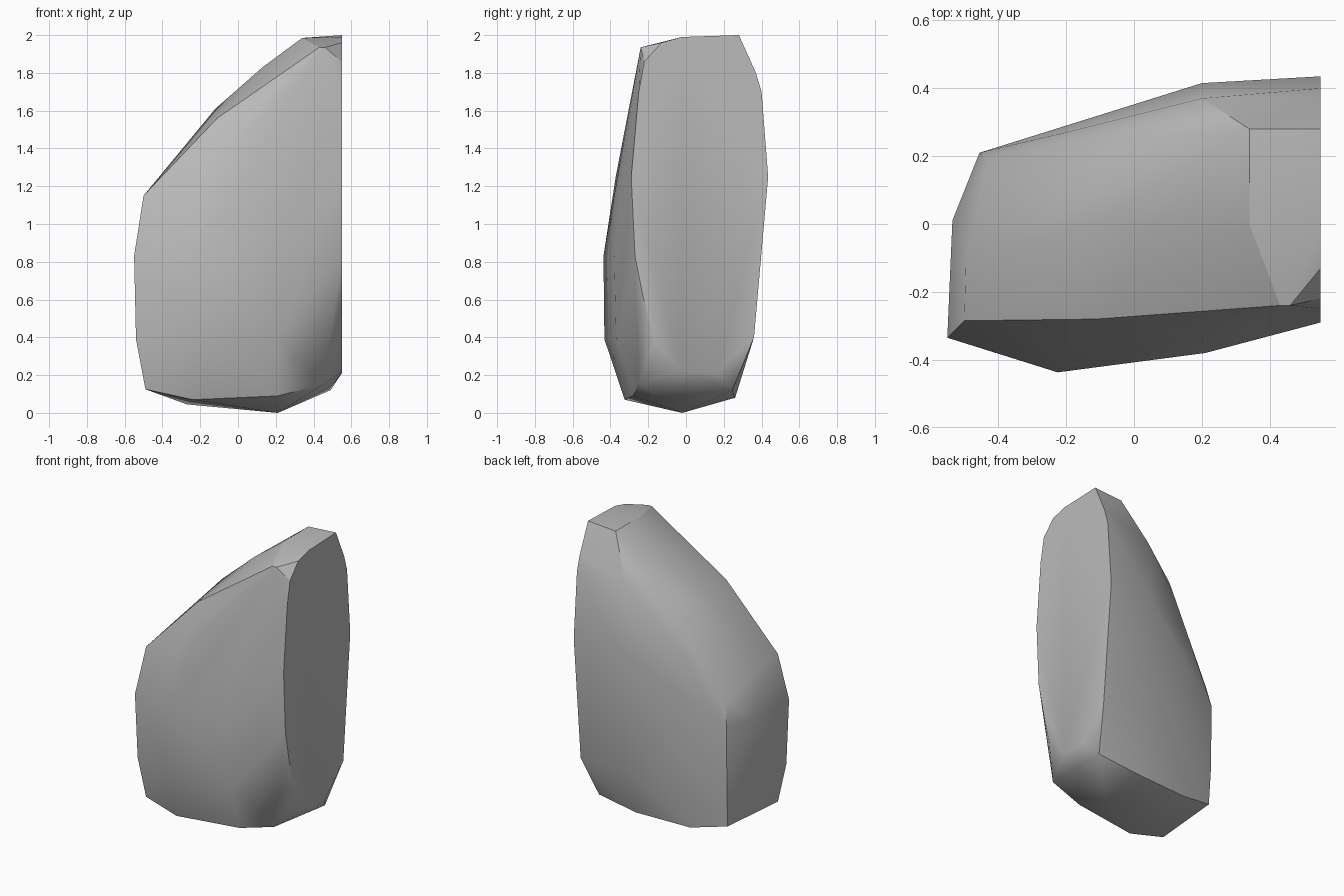
import bpy, bmesh, math

cube = bpy.data.objects.get("Cube")
if cube:
    bpy.data.objects.remove(cube, do_unlink=True)

# Stone colour
stone = bpy.data.materials.new("stone grey")
stone.use_nodes = True
grey = (0.5, 0.5, 0.5, 1.0)
stone.diffuse_color = grey
stone.node_tree.nodes["Principled BSDF"].inputs["Base Color"].default_value = grey

# Flat split side: outline as (y, z) on the plane x = 0.55
split_side = [(0.28, 2.0), (-0.02, 1.99), (-0.13, 1.96), (-0.22, 1.86), (-0.25, 1.7),
              (-0.29, 1.25), (-0.27, 0.83), (-0.23, 0.63), (-0.17, 0.38), (-0.02, 0.22),
              (0.16, 0.21), (0.36, 0.4), (0.40, 0.83), (0.435, 1.25), (0.40, 1.7), (0.37, 1.8)]

# Broad faces: outlines as (x, y) at a height
layers = {
    0.39: [(0.21, -0.37), (-0.225, -0.432), (-0.54, -0.32), (-0.525, 0.0), (-0.455, 0.205),
           (-0.05, 0.30), (0.2, 0.355)],
    0.83: [(0.21, -0.38), (-0.225, -0.437), (-0.55, -0.335), (-0.535, 0.01), (-0.455, 0.21),
           (-0.05, 0.325), (0.2, 0.395)],
    1.25: [(0.21, -0.345), (-0.2, -0.372), (0.2, 0.415), (-0.2, 0.27)],
    1.7: [(0.2, -0.285), (0.2, 0.37)],
}

# Sloping top: flat crest, front edge, middle ridge, back edge
top = [(0.34, 0.28, 1.985), (0.34, 0.0, 1.985), (0.43, -0.24, 1.935), (0.46, -0.24, 1.935),
       (-0.11, -0.28, 1.56), (-0.5, -0.285, 1.15),
       (0.13, 0.0, 1.83), (-0.12, 0.0, 1.61), (-0.495, -0.105, 1.13),
       (-0.08, 0.25, 1.56), (-0.43, 0.185, 0.97)]

# Chamfered base: front edge, lowest keel, back edge
base = [(-0.49, -0.3, 0.125), (-0.24, -0.325, 0.07), (0.21, -0.28, 0.09), (0.45, -0.25, 0.15),
        (-0.27, 0.08, 0.045), (0.21, -0.02, 0.0),
        (0.49, 0.245, 0.12), (0.2, 0.26, 0.08), (-0.2, 0.24, 0.075), (-0.45, 0.19, 0.13)]

points = [(0.55, y, z) for y, z in split_side]
points += [(x, y, z) for z, ring in layers.items() for x, y in ring]
points += top + base

# Wrap the outlines in one faceted stone
bm = bmesh.new()
for p in points:
    bm.verts.new(p)
hull = bmesh.ops.convex_hull(bm, input=bm.verts[:])
loose = {g for g in hull["geom_interior"] + hull["geom_unused"]
         if isinstance(g, bmesh.types.BMVert)}
bmesh.ops.delete(bm, geom=list(loose), context='VERTS')
bmesh.ops.dissolve_limit(bm, angle_limit=math.radians(1), verts=bm.verts[:], edges=bm.edges[:])
bmesh.ops.recalc_face_normals(bm, faces=bm.faces[:])
mesh = bpy.data.meshes.new("split_rock")
bm.to_mesh(mesh)
bm.free()
mesh.materials.append(stone)

rock = bpy.data.objects.new("split_rock", mesh)
bpy.context.collection.objects.link(rock)
bpy.ops.object.select_all(action='DESELECT')
rock.select_set(True)
bpy.context.view_layer.objects.active = rock
bpy.ops.object.shade_smooth_by_angle(angle=math.radians(30))
